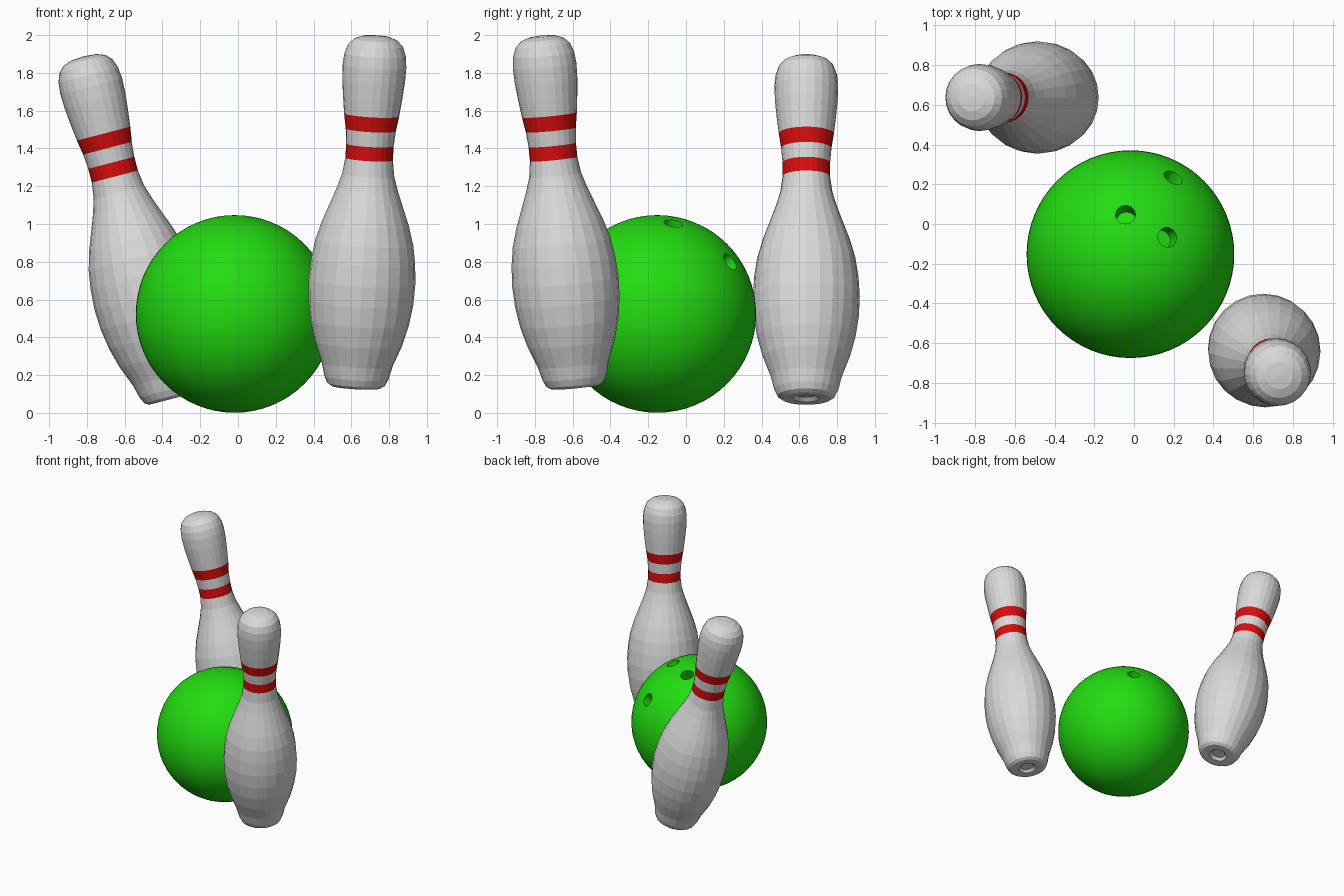
import bpy, bmesh, math
from mathutils import Vector

if "Cube" in bpy.data.objects:
    bpy.data.objects.remove(bpy.data.objects["Cube"])


def material(name, rgb):
    m = bpy.data.materials.new(name)
    m.diffuse_color = (*rgb, 1)
    m.use_nodes = True
    m.node_tree.nodes["Principled BSDF"].inputs["Base Color"].default_value = m.diffuse_color
    return m


WHITE = material("pin_white", (0.70, 0.70, 0.70))
RED = material("stripe_red", (0.68, 0.004, 0.004))
GREEN = material("ball_green", (0.016, 0.72, 0.005))

# Pin profile: (height along axis, radius), starting in the underside recess
PROFILE = [(0.02, 0.05), (0.0, 0.07), (0.0, 0.13), (0.015, 0.153), (0.05, 0.17),
           (0.12, 0.188), (0.23, 0.231), (0.34, 0.261), (0.45, 0.278), (0.56, 0.283),
           (0.67, 0.276), (0.77, 0.26), (0.87, 0.231), (0.96, 0.197), (1.05, 0.163),
           (1.13, 0.138), (1.215, 0.126), (1.29, 0.126), (1.37, 0.133), (1.45, 0.146),
           (1.54, 0.157), (1.63, 0.166), (1.71, 0.169), (1.77, 0.163), (1.82, 0.145),
           (1.85, 0.115), (1.867, 0.07)]
STRIPES = [(1.215, 1.29), (1.37, 1.45)]
SIDES = 24


def pin(name, base, axis):
    bm = bmesh.new()
    rings = [[bm.verts.new((r * math.cos(2 * math.pi * i / SIDES),
                            r * math.sin(2 * math.pi * i / SIDES), z))
              for i in range(SIDES)] for z, r in PROFILE]
    for a, b in zip(rings, rings[1:]):
        for i in range(SIDES):
            j = (i + 1) % SIDES
            bm.faces.new((a[i], a[j], b[j], b[i]))
    # close the recess and the crown
    bm.faces.new(rings[0][::-1])
    crown = bm.verts.new((0, 0, 1.873))
    for i in range(SIDES):
        bm.faces.new((rings[-1][i], rings[-1][(i + 1) % SIDES], crown))
    # red neck stripes by height
    for f in bm.faces:
        z = f.calc_center_median().z
        f.material_index = int(any(lo < z < hi for lo, hi in STRIPES))
    me = bpy.data.meshes.new(name)
    bm.to_mesh(me)
    bm.free()
    me.materials.append(WHITE)
    me.materials.append(RED)
    ob = bpy.data.objects.new(name, me)
    bpy.context.collection.objects.link(ob)
    ob.location = base
    ob.rotation_mode = 'QUATERNION'
    ob.rotation_quaternion = Vector((0, 0, 1)).rotation_difference(Vector(axis))
    return ob


pin("right_pin", (0.624, -0.585, 0.137), (0.058, -0.096, 1))
pin("left_pin", (-0.344, 0.637, 0.076), (-0.262, 0, 1))

# Ball with three finger holes
CENTRE, R = Vector((-0.018, -0.152, 0.524)), 0.523
bpy.ops.mesh.primitive_uv_sphere_add(segments=64, ring_count=32, radius=R, location=CENTRE)
ball = bpy.context.object
ball.name = "ball"
ball.data.materials.append(GREEN)

cutters = []
for offset in [(-0.025, 0.20, 0.482), (0.216, 0.386, 0.277), (0.186, 0.085, 0.48)]:
    d = Vector(offset).normalized()
    bpy.ops.mesh.primitive_cylinder_add(vertices=32, radius=0.05, depth=0.18,
                                        location=CENTRE + d * R)
    c = bpy.context.object
    c.name = "finger_hole_cutter"
    c.rotation_euler = d.to_track_quat('Z', 'Y').to_euler()
    c.data.materials.append(GREEN)
    c.hide_render = True
    mod = ball.modifiers.new("finger_hole", 'BOOLEAN')
    mod.operation = 'DIFFERENCE'
    mod.solver = 'EXACT'
    mod.object = c
    cutters.append(c)

bpy.ops.object.select_all(action='DESELECT')
ball.select_set(True)
bpy.context.view_layer.objects.active = ball
for mod in list(ball.modifiers):
    bpy.ops.object.modifier_apply(modifier=mod.name)
for c in cutters:
    bpy.data.objects.remove(c)
bpy.ops.object.shade_smooth_by_angle(angle=math.radians(35))
